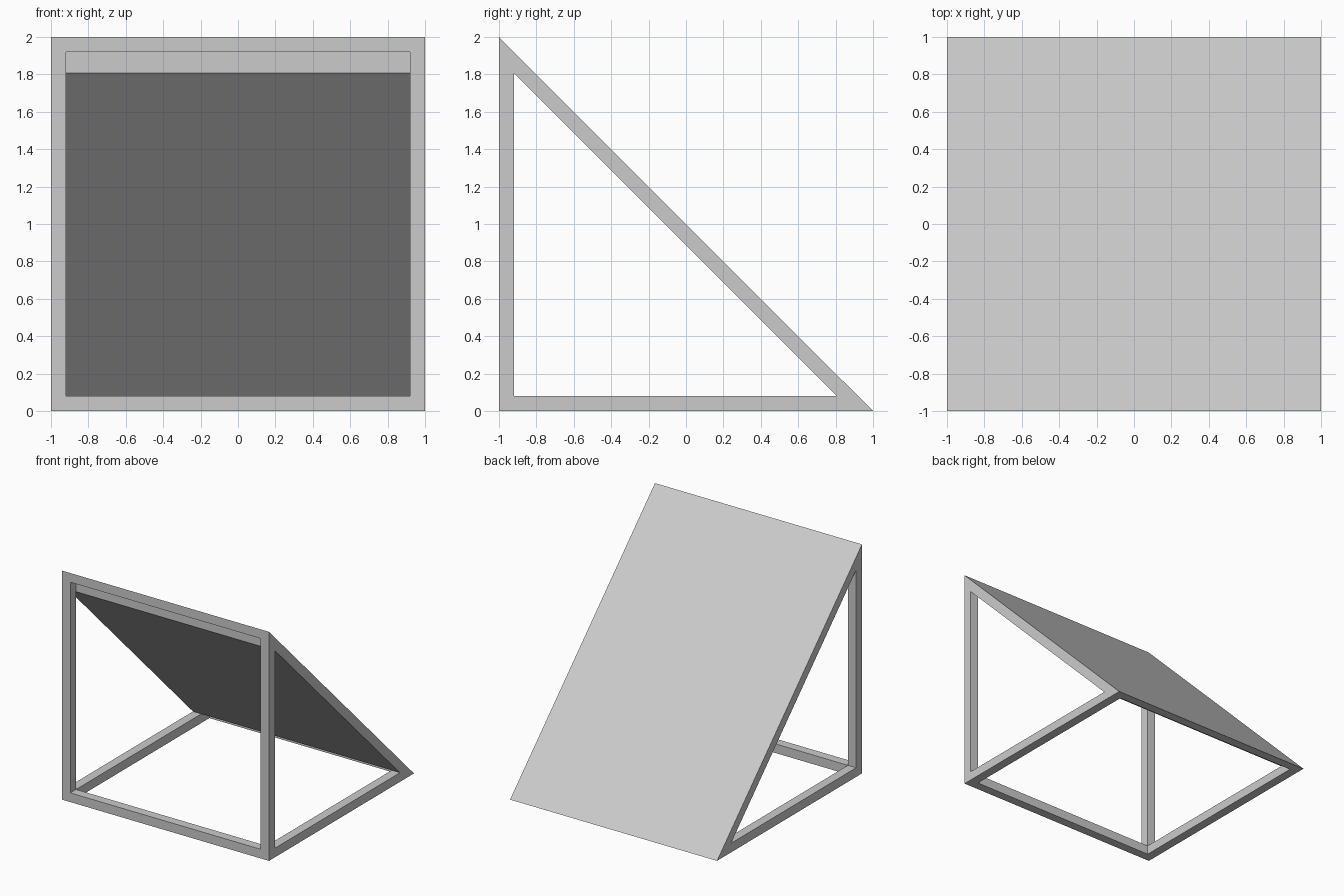
import bpy
import bmesh

if "Cube" in bpy.data.objects:
    bpy.data.objects.remove(bpy.data.objects["Cube"])

T = 0.08                      # frame thickness
I = 1 - T                     # inner limit of the frame
S = T * 2 ** 0.5              # panel thickness measured vertically


def prism(name, profile, x0, x1):
    """Extrude a (y, z) profile along x."""
    bm = bmesh.new()
    face = bm.faces.new([bm.verts.new((x0, y, z)) for y, z in profile])
    ext = bmesh.ops.extrude_face_region(bm, geom=[face])
    verts = [v for v in ext["geom"] if isinstance(v, bmesh.types.BMVert)]
    bmesh.ops.translate(bm, verts=verts, vec=(x1 - x0, 0, 0))
    bmesh.ops.recalc_face_normals(bm, faces=bm.faces)
    mesh = bpy.data.meshes.new(name)
    bm.to_mesh(mesh)
    bm.free()
    obj = bpy.data.objects.new(name, mesh)
    bpy.context.collection.objects.link(obj)
    return obj


def rect(y0, y1, z0, z1):
    return [(y0, z0), (y1, z0), (y1, z1), (y0, z1)]


# Sloped panel with its knife-edge top and back rails
prism("sloped_panel", [(-I, 1 + I), (-I, 1 + I - S), (I - S, T), (I, T)], -1, 1)
prism("top_rail", [(-1, 2), (-1, 1 + I), (-I, 1 + I)], -1, 1)
prism("back_rail", [(1, 0), (I, T), (I, 0)], -1, 1)

# Front bottom rail
prism("front_rail", rect(-1, -I, 0, T), -1, 1)

# Upright posts and floor rails on both sides
for side, x0, x1 in (("left", -1, -I), ("right", I, 1)):
    prism(side + "_post", rect(-1, -I, T, 1 + I), x0, x1)
    prism(side + "_floor_rail", rect(-I, I, 0, T), x0, x1)
